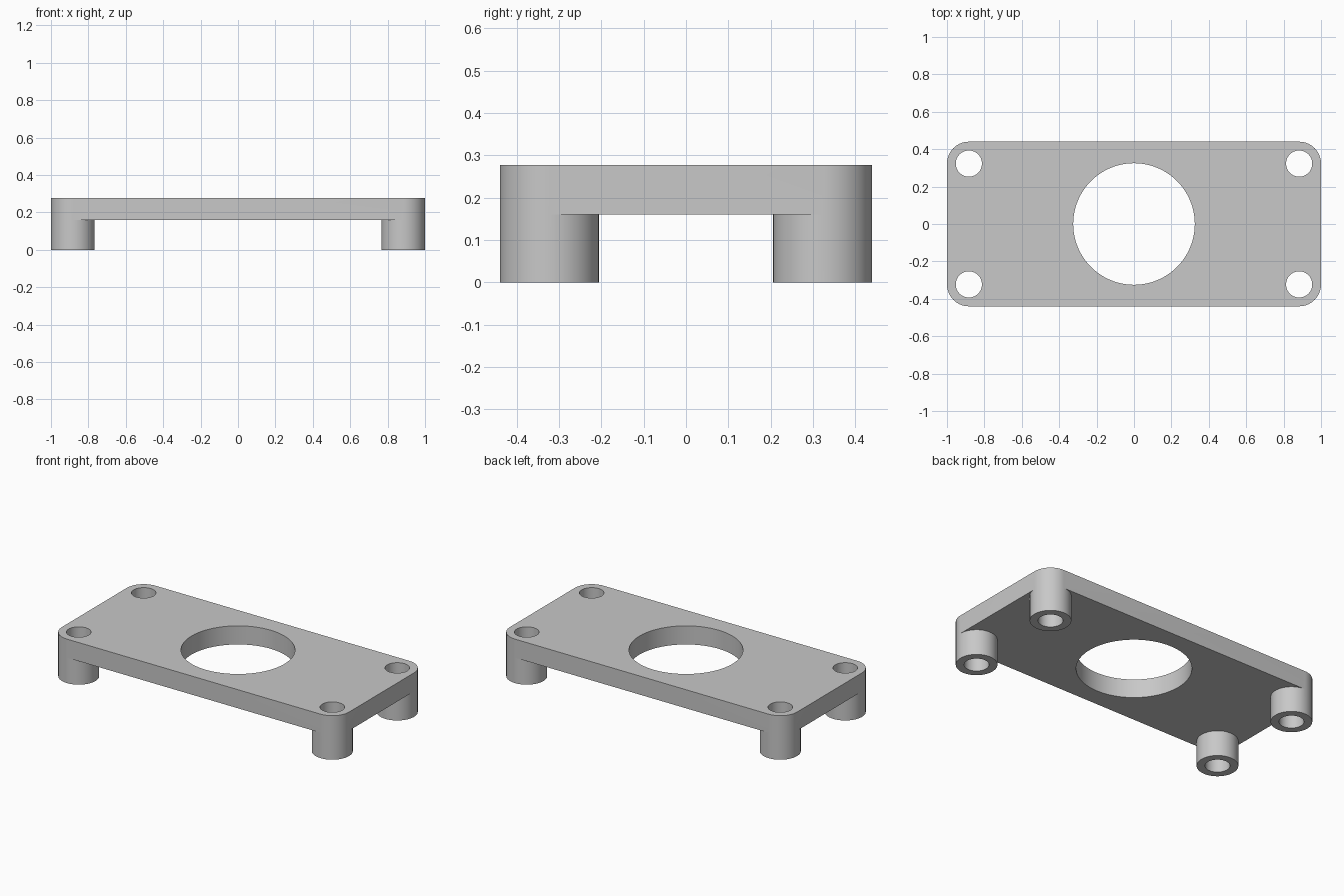
import bpy, bmesh, math

cube = bpy.data.objects.get("Cube")
if cube:
    bpy.data.objects.remove(cube, do_unlink=True)

HALF_X, HALF_Y = 1.0, 0.44
POST_R, BOLT_R, BORE_R = 0.117, 0.07, 0.325
PLATE_Z, TOP_Z = 0.16, 0.277
SEGS = 64          # divisible by four, so arcs meet at the tangent points
QUARTER = SEGS // 4
CX, CY = HALF_X - POST_R, HALF_Y - POST_R
# Post centres in counter-clockwise order, starting at the back left
CORNERS = [(CX, CY), (-CX, CY), (-CX, -CY), (CX, -CY)]

bm = bmesh.new()


def arc(centre, radius, start, steps, segs=SEGS):
    """Points along an arc; start and steps count segments, steps may be negative."""
    sign = 1 if steps > 0 else -1
    angles = [math.tau * (start + sign * i) / segs for i in range(abs(steps) + 1)]
    return [(centre[0] + radius * math.cos(a), centre[1] + radius * math.sin(a)) for a in angles]


def circle(centre, radius, segs=SEGS):
    return arc(centre, radius, 0, segs - 1, segs)


def wall(points, low, high):
    """Vertical wall following a closed loop."""
    a = [bm.verts.new((x, y, low)) for x, y in points]
    b = [bm.verts.new((x, y, high)) for x, y in points]
    for i in range(len(points)):
        j = (i + 1) % len(points)
        bm.faces.new((a[i], a[j], b[j], b[i]))


def cap(loops, z):
    """Flat face bounded by an outer loop and any holes."""
    edges = []
    for points in loops:
        vs = [bm.verts.new((x, y, z)) for x, y in points]
        edges += [bm.edges.new((vs[i - 1], vs[i])) for i in range(len(vs))]
    bmesh.ops.triangle_fill(bm, edges=edges, use_beauty=True, use_dissolve=False, normal=(0, 0, 1))


# Rounded plate outline, and the underside outline that goes around the posts
outline, underside = [], []
for i, c in enumerate(CORNERS):
    outline += arc(c, POST_R, i * QUARTER, QUARTER)
    underside += arc(c, POST_R, i * QUARTER, -3 * QUARTER)

bore = circle((0, 0), BORE_R, 2 * SEGS)
bolt_holes = [circle(c, BOLT_R) for c in CORNERS]

# Plate
cap([outline, bore] + bolt_holes, TOP_Z)
cap([underside, bore], PLATE_Z)
wall(outline, PLATE_Z, TOP_Z)
wall(bore, PLATE_Z, TOP_Z)

# Corner posts with through holes
for c, hole in zip(CORNERS, bolt_holes):
    post = circle(c, POST_R)
    wall(post, 0, PLATE_Z)
    wall(hole, 0, TOP_Z)
    cap([post, hole], 0)

bmesh.ops.remove_doubles(bm, verts=bm.verts[:], dist=0.00005)
bmesh.ops.recalc_face_normals(bm, faces=bm.faces[:])

mesh = bpy.data.meshes.new("mounting_plate")
bm.to_mesh(mesh)
bm.free()
plate = bpy.data.objects.new("mounting_plate", mesh)
bpy.context.collection.objects.link(plate)

# Grey material
grey = bpy.data.materials.new("light_grey")
grey.use_nodes = True
colour = (0.58, 0.58, 0.58, 1)
grey.diffuse_color = colour
grey.node_tree.nodes["Principled BSDF"].inputs["Base Color"].default_value = colour
mesh.materials.append(grey)

# Smooth round walls, crisp rims
bpy.ops.object.select_all(action="DESELECT")
plate.select_set(True)
bpy.context.view_layer.objects.active = plate
bpy.ops.object.shade_smooth_by_angle(angle=math.radians(30))
